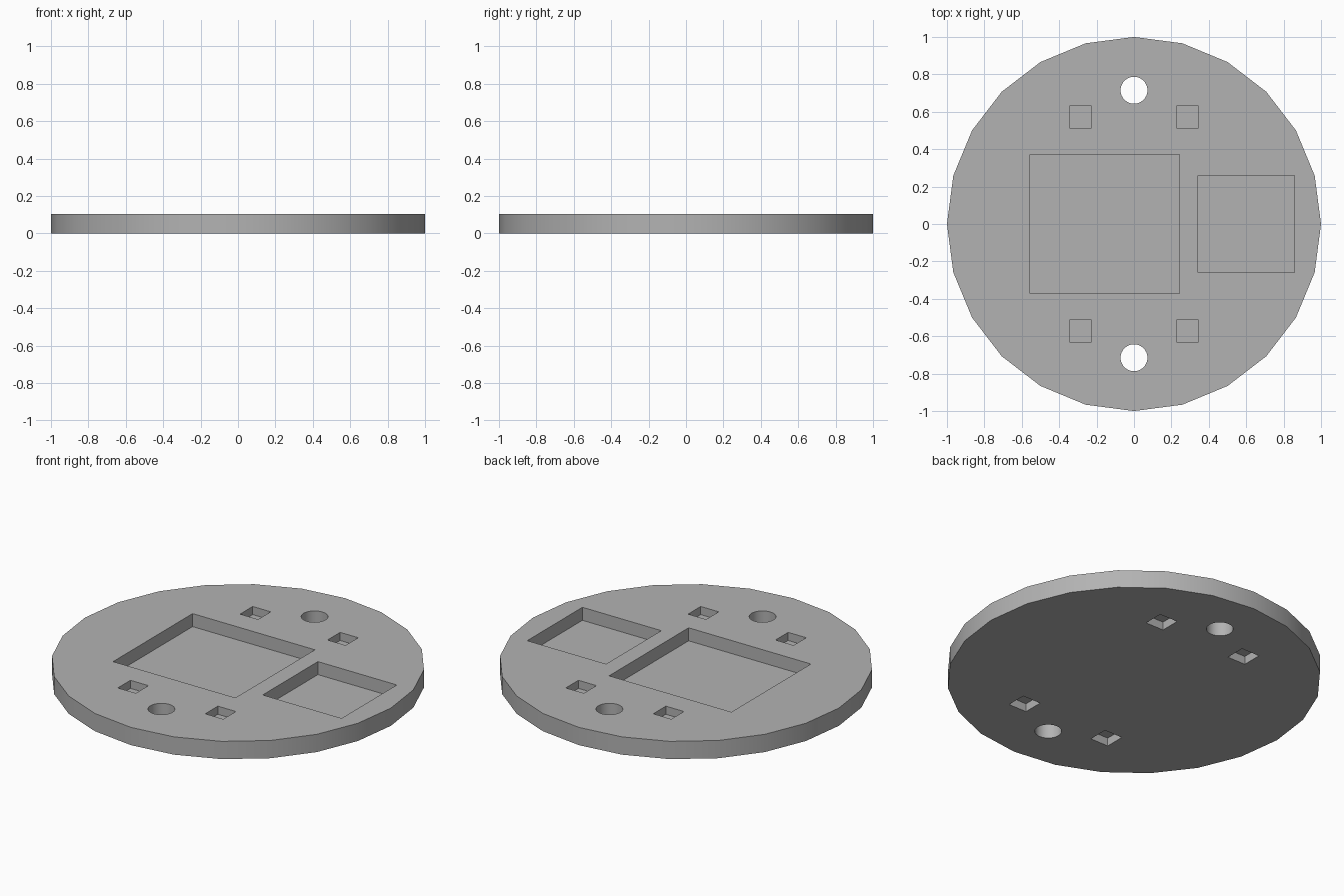
import bpy
import bmesh
from mathutils import Matrix, Vector

old = bpy.data.objects.get("Cube")
if old:
    bpy.data.objects.remove(old)

THICK = 0.105
grey = bpy.data.materials.new("light_grey")
grey.use_nodes = True
colour = (0.45, 0.45, 0.45, 1)
grey.diffuse_color = colour
grey.node_tree.nodes["Principled BSDF"].inputs["Base Color"].default_value = colour


def finish(bm, name):
    mesh = bpy.data.meshes.new(name)
    bm.to_mesh(mesh)
    bm.free()
    obj = bpy.data.objects.new(name, mesh)
    bpy.context.collection.objects.link(obj)
    mesh.materials.append(grey)
    return obj


def cylinder(name, radius, sides, low, high, x=0, y=0):
    bm = bmesh.new()
    bmesh.ops.create_cone(bm, cap_ends=True, segments=sides, radius1=radius, radius2=radius,
                          depth=high - low, matrix=Matrix.Translation((x, y, (low + high) / 2)))
    return finish(bm, name)


def block(name, x, y, width, length, low, high):
    bm = bmesh.new()
    place = Matrix.Translation((x, y, (low + high) / 2))
    bmesh.ops.create_cube(bm, size=1, matrix=place @ Matrix.Diagonal((width, length, high - low, 1)))
    return finish(bm, name)


# Round plate
plate = cylinder("round_plate", 1, 24, 0, THICK)

# Large recesses open at the top
cutters = [
    block("main_recess_cutter", -0.157, 0, 0.8, 0.743, 0.028, 0.2),
    block("side_recess_cutter", 0.6, 0, 0.516, 0.516, 0.028, 0.2),
]
# Screw holes, and small square sockets on both faces with a thin web between
for sy in (-1, 1):
    cutters.append(cylinder("screw_hole_cutter", 0.072, 32, -0.1, 0.2, 0, sy * 0.715))
    for sx in (-1, 1):
        x, y = sx * 0.286, sy * 0.571
        cutters.append(block("upper_socket_cutter", x, y, 0.118, 0.118, 0.057, 0.2))
        cutters.append(block("lower_socket_cutter", x, y, 0.118, 0.118, -0.1, 0.048))

for cutter in cutters:
    mod = plate.modifiers.new(cutter.name, "BOOLEAN")
    mod.operation = "DIFFERENCE"
    mod.solver = "EXACT"
    mod.object = cutter

# Bake the cuts, then remove the cutters
graph = bpy.context.evaluated_depsgraph_get()
cut_mesh = bpy.data.meshes.new_from_object(plate.evaluated_get(graph))
plate.modifiers.clear()
plate.data = cut_mesh
for cutter in cutters:
    bpy.data.objects.remove(cutter)

# Smooth rim and holes, sharp corners
bpy.ops.object.select_all(action="DESELECT")
plate.select_set(True)
bpy.context.view_layer.objects.active = plate
bpy.ops.object.shade_smooth_by_angle(angle=0.5)
